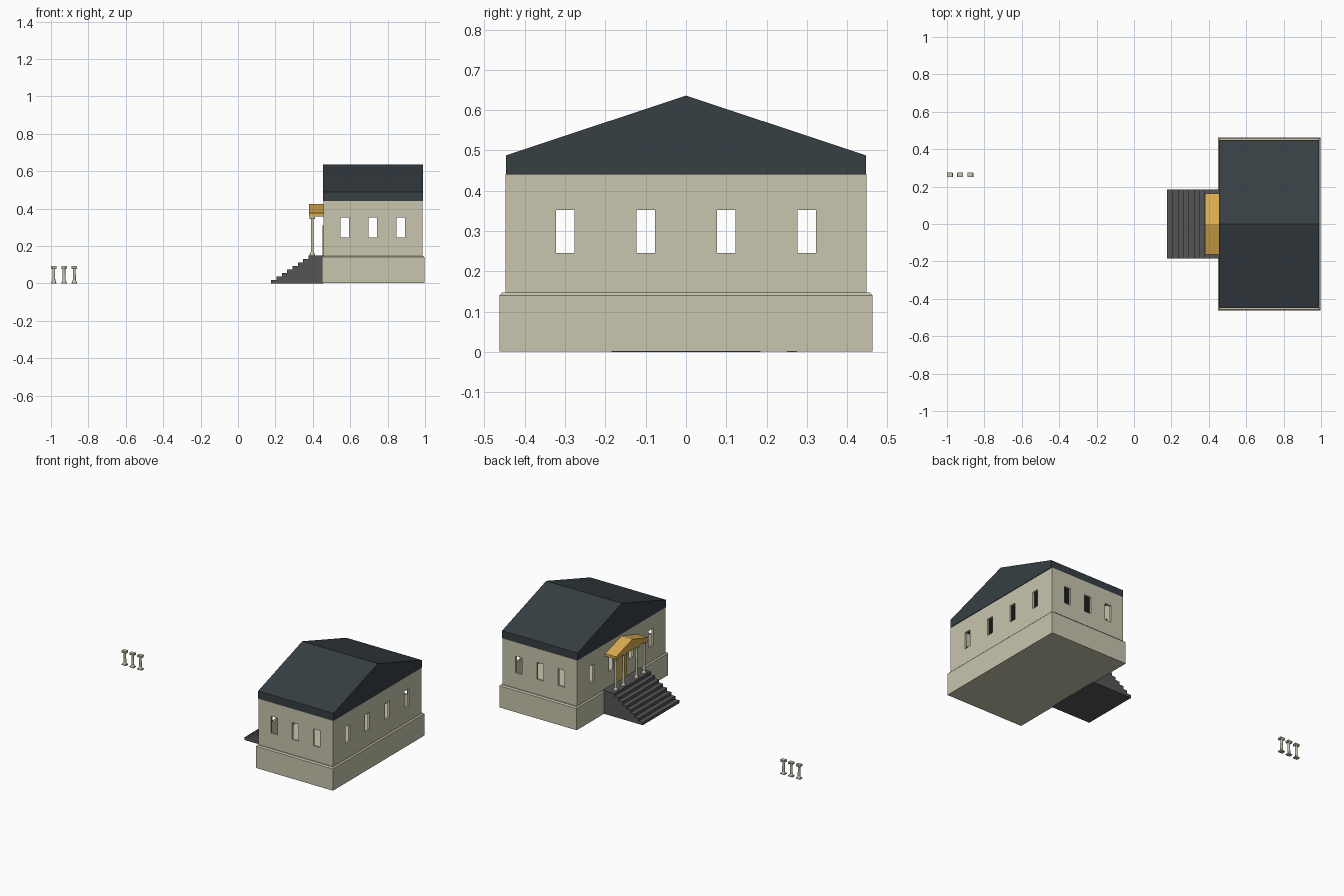
import bpy, bmesh, math
from mathutils import Matrix

if "Cube" in bpy.data.objects:
    bpy.data.objects.remove(bpy.data.objects["Cube"])


def material(name, rgb):
    m = bpy.data.materials.new(name)
    m.diffuse_color = (*rgb, 1)
    m.use_nodes = True
    m.node_tree.nodes["Principled BSDF"].inputs["Base Color"].default_value = m.diffuse_color
    return m


STONE = material("cream_stone", (0.58, 0.56, 0.42))
SLATE = material("dark_slate", (0.038, 0.05, 0.056))
STEP = material("step_grey", (0.09, 0.09, 0.09))
GOLD = material("gold", (0.7, 0.42, 0.08))


def finish(name, bm, mat):
    bmesh.ops.recalc_face_normals(bm, faces=bm.faces[:])
    me = bpy.data.meshes.new(name)
    bm.to_mesh(me)
    bm.free()
    ob = bpy.data.objects.new(name, me)
    bpy.context.collection.objects.link(ob)
    if mat:
        me.materials.append(mat)
    return ob


def add_box(bm, x0, x1, y0, y1, z0, z1):
    mat = Matrix.Translation(((x0 + x1) / 2, (y0 + y1) / 2, (z0 + z1) / 2))
    mat = mat @ Matrix.Diagonal((x1 - x0, y1 - y0, z1 - z0, 1))
    bmesh.ops.create_cube(bm, size=1, matrix=mat)


def boxes(name, specs, mat=None):
    bm = bmesh.new()
    for s in specs:
        add_box(bm, *s)
    return finish(name, bm, mat)


def extrude(name, pts, offset, mat):
    # closed profile of 3D points swept along an offset
    bm = bmesh.new()
    f = bm.faces.new([bm.verts.new(p) for p in pts])
    r = bmesh.ops.extrude_face_region(bm, geom=[f])
    vs = [g for g in r["geom"] if isinstance(g, bmesh.types.BMVert)]
    bmesh.ops.translate(bm, verts=vs, vec=offset)
    return finish(name, bm, mat)


def gable(name, x0, x1, w, z0, z1, z2, mat):
    pts = [(x0, -w, z0), (x0, w, z0), (x0, w, z1), (x0, 0, z2), (x0, -w, z1)]
    return extrude(name, pts, (x1 - x0, 0, 0), mat)


def column(name, x, y, z0, z1):
    bm = bmesh.new()
    add_box(bm, x - .015, x + .015, y - .012, y + .012, z0, z0 + .006)
    add_box(bm, x - .015, x + .015, y - .012, y + .012, z1 - .006, z1)
    # foot, shaft and capital flare
    for r0, r1, a, b in ((.013, .008, z0 + .006, z0 + .018),
                         (.008, .007, z0 + .018, z1 - .016),
                         (.007, .012, z1 - .016, z1 - .006)):
        bmesh.ops.create_cone(bm, cap_ends=True, segments=12, radius1=r0, radius2=r1, depth=b - a,
                              matrix=Matrix.Translation((x, y, (a + b) / 2)))
    # scroll rolls either side of the capital
    for s in (-1, 1):
        m = Matrix.Translation((x + s * .011, y, z1 - .01)) @ Matrix.Rotation(math.pi / 2, 4, 'X')
        bmesh.ops.create_cone(bm, cap_ends=True, segments=8, radius1=.005, radius2=.005,
                              depth=.022, matrix=m)
    return finish(name, bm, STONE)


# plinth with a bevelled top edge
bm = bmesh.new()
add_box(bm, .45, .997, -.463, .463, .001, .147)
top = [e for e in bm.edges if all(v.co.z > .1 for v in e.verts)]
bmesh.ops.bevel(bm, geom=top, offset=.007, segments=1, affect='EDGES', profile=.5)
finish("plinth", bm, STONE)

# hollow walls with window openings
walls = boxes("walls", [(.458, .986, -.448, .448, .146, .441)], STONE)
cutters = [
    boxes("room_cutter", [(.471, .973, -.435, .435, .148, .5)]),
    boxes("side_window_cutter",
          [(x - .023, x + .023, -.6, .6, .244, .352) for x in (.57, .72, .87)]),
    boxes("end_window_cutter",
          [(.3, 1.1, y - .023, y + .023, .245, .352) for y in (-.3, -.1, .1, .3)]),
]
for c in cutters:
    c.hide_render = True
    c.display_type = 'WIRE'
    mod = walls.modifiers.new(c.name, 'BOOLEAN')
    mod.operation = 'DIFFERENCE'
    mod.solver = 'EXACT'
    mod.object = c

# main roof
gable("roof", .455, .99, .446, .44, .488, .636, SLATE)

# stairs rising to the landing
N = 8
pts = [(.177, -.185, 0)]
for i in range(N):
    x = .177 + i * .0285
    pts += [(x, -.185, i * .15 / N), (x, -.185, (i + 1) * .15 / N)][(i == 0):]
pts += [(.458, -.185, .15), (.458, -.185, 0)]
extrude("stairs", pts, (0, .37, 0), STEP)

# portico roof, columns and door
gable("portico_roof", .38, .459, .163, .358, .375, .425, GOLD)
for i, y in enumerate((-.143, -.066, .066, .143)):
    column(f"portico_column_{i + 1}", .397, y, .15, .359)
boxes("door", [(.453, .47, -.05, .05, .148, .31)], GOLD)

# three short columns standing apart
for i, x in enumerate((-.985, -.93, -.875)):
    column(f"loose_column_{i + 1}", x, .263, 0, .092)
